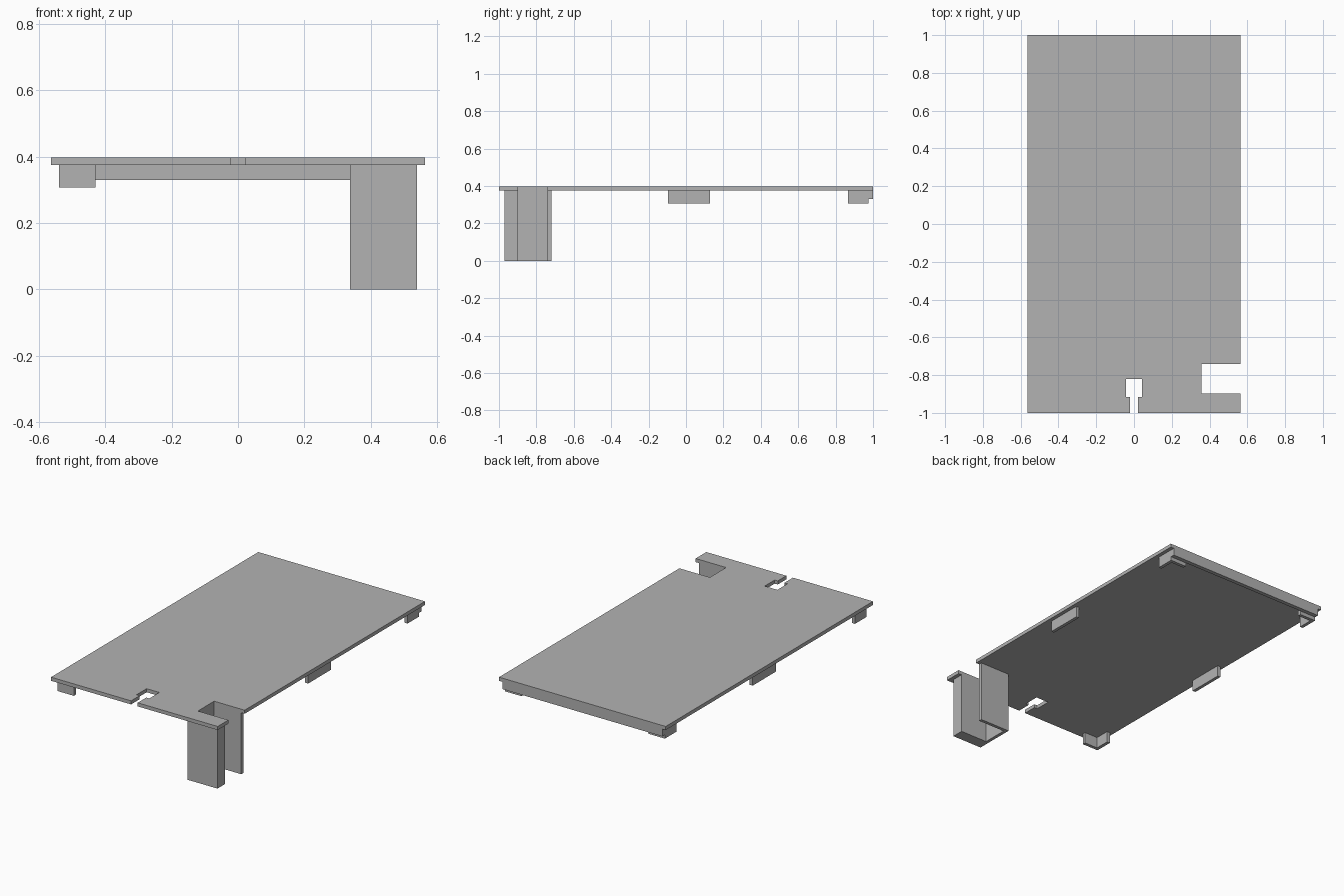
import bpy
import bmesh

if "Cube" in bpy.data.objects:
    bpy.data.objects.remove(bpy.data.objects["Cube"], do_unlink=True)

grey = bpy.data.materials.new("plain_grey")
grey.use_nodes = True
colour = (0.45, 0.45, 0.45, 1)
grey.diffuse_color = colour
grey.node_tree.nodes["Principled BSDF"].inputs["Base Color"].default_value = colour


def extrude(name, outline, bottom, top):
    """Extrude a flat outline upward into a solid part."""
    bm = bmesh.new()
    face = bm.faces.new([bm.verts.new((x, y, bottom)) for x, y in outline])
    result = bmesh.ops.extrude_face_region(bm, geom=[face])
    raised = [v for v in result["geom"] if isinstance(v, bmesh.types.BMVert)]
    bmesh.ops.translate(bm, verts=raised, vec=(0, 0, top - bottom))
    bmesh.ops.recalc_face_normals(bm, faces=bm.faces)
    mesh = bpy.data.meshes.new(name)
    bm.to_mesh(mesh)
    bm.free()
    mesh.materials.append(grey)
    obj = bpy.data.objects.new(name, mesh)
    bpy.context.collection.objects.link(obj)
    return obj


def rectangle(x0, x1, y0, y1):
    return [(x0, y0), (x1, y0), (x1, y1), (x0, y1)]


HALF, INSET = 0.563, 0.54      # plate edge and line of the parts below it
TOP, UNDER, TAB = 0.397, 0.375, 0.307
WALL = 0.02
FRONT, BACK = -0.97, 0.975
NOTCH_FRONT, NOTCH_BACK, NOTCH_X = -0.897, -0.74, 0.357

# Cover plate with a keyhole slot in front and a notch in its side
plate = [(-HALF, -1), (-0.022, -1), (-0.022, -0.917), (-0.043, -0.917),
         (-0.043, -0.82), (0.043, -0.82), (0.043, -0.917), (0.022, -0.917),
         (0.022, -1), (HALF, -1), (HALF, NOTCH_FRONT), (NOTCH_X, NOTCH_FRONT),
         (NOTCH_X, NOTCH_BACK), (HALF, NOTCH_BACK), (HALF, 1), (-HALF, 1)]
extrude("cover_plate", plate, UNDER, TOP)

# Hollow leg below the notch, open on the outer side
leg = [(INSET, FRONT), (INSET, NOTCH_FRONT), (NOTCH_X, NOTCH_FRONT),
       (NOTCH_X, NOTCH_BACK), (INSET, NOTCH_BACK), (INSET, NOTCH_BACK + WALL),
       (NOTCH_X - WALL, NOTCH_BACK + WALL), (NOTCH_X - WALL, FRONT)]
extrude("channel_leg", leg, 0, UNDER)

# Lip along the back edge
extrude("back_lip", rectangle(-INSET, INSET, BACK, 1), 0.33, UNDER)

# Angled corner tabs
ARM = 0.11
angle = [(0, 0), (ARM, 0), (ARM, WALL), (WALL, WALL), (WALL, ARM), (0, ARM)]
for name, sx, sy, y in (("front_right_tab", -1, -1, FRONT),
                        ("back_right_tab", -1, 1, BACK),
                        ("back_left_tab", 1, 1, BACK)):
    extrude(name, [(sx * (INSET - u), y - sy * v) for u, v in angle], TAB, UNDER)

# Straight tabs halfway along the sides
for side, s in (("left", 1), ("right", -1)):
    extrude(side + "_middle_tab",
            rectangle(s * INSET, s * (INSET - WALL), -0.095, 0.128), TAB, UNDER)
